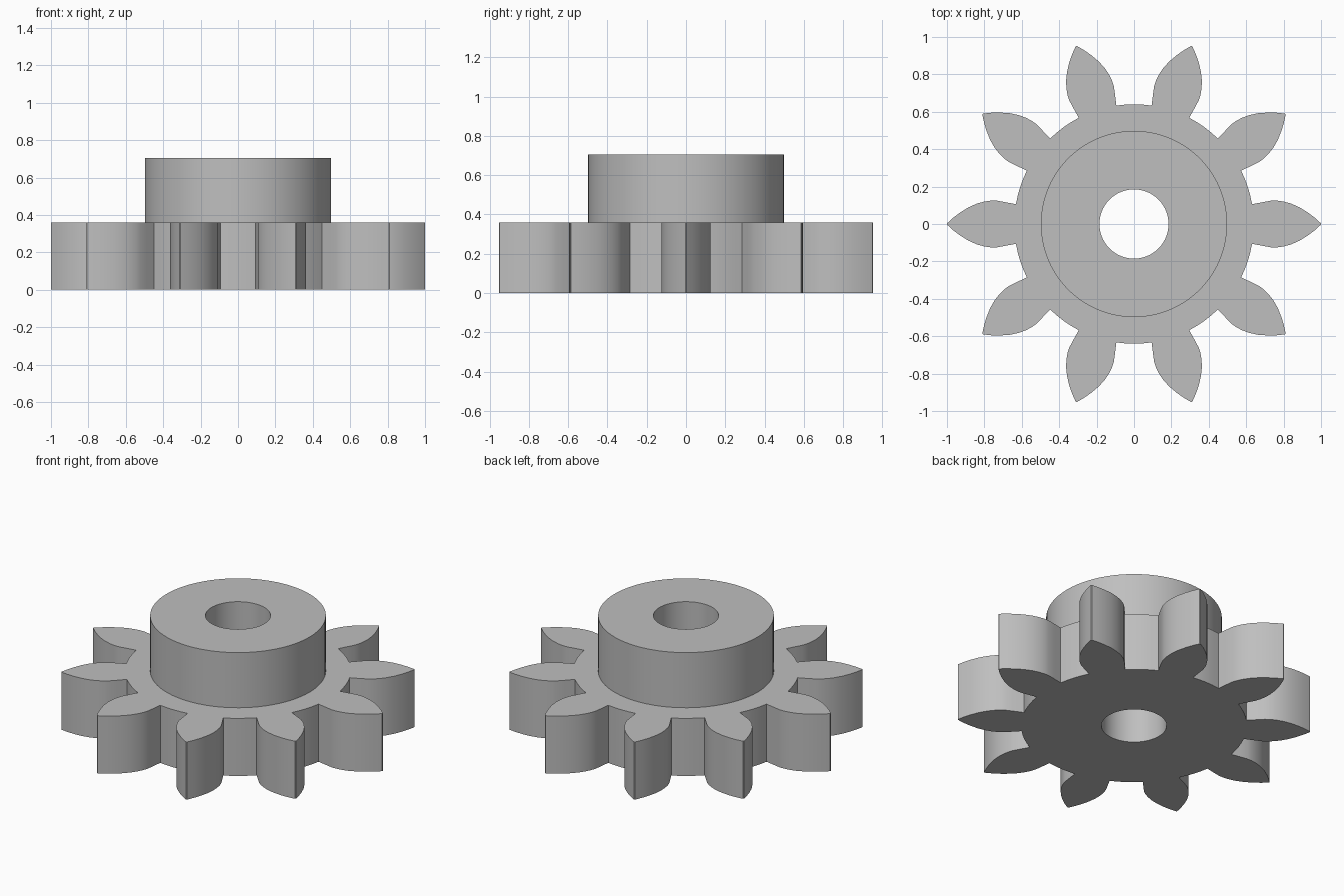
import bpy, bmesh, math

cube = bpy.data.objects.get("Cube")
if cube:
    bpy.data.objects.remove(cube, do_unlink=True)

TEETH = 10
PITCH = 2 * math.pi / TEETH
WHEEL_TOP, HUB_TOP = 0.36, 0.705
BORE_R, HUB_R, ROOT_R = 0.185, 0.498, 0.64
HALF_BASE = math.radians(9.5)      # half the angle of a tooth at its root
STEPS = 4                          # divisions across a tooth root, and across a gap

# One flank of a tooth that points along +x, from root to tip
FLANK = [(0.69, 0.117), (0.735, 0.125), (0.765, 0.125), (0.80, 0.120), (0.84, 0.109),
         (0.885, 0.089), (0.93, 0.061), (0.967, 0.033), (1.0, 0.003)]

# Angles shared by all the rings, so that they join in clean quads
angles = []
for t in range(TEETH):
    start = t * PITCH - HALF_BASE
    gap = PITCH - 2 * HALF_BASE
    angles += [start + 2 * HALF_BASE * i / STEPS for i in range(STEPS)]
    angles += [start + 2 * HALF_BASE + gap * i / STEPS for i in range(STEPS)]
N = len(angles)

bm = bmesh.new()


def ring(radius, z):
    return [bm.verts.new((radius * math.cos(a), radius * math.sin(a), z)) for a in angles]


def join(a, b):
    for i in range(N):
        j = (i + 1) % N
        bm.faces.new((a[i], a[j], b[j], b[i]))


def tooth_outline(turn, z):
    c, s = math.cos(turn), math.sin(turn)
    points = [(x, -y) for x, y in FLANK] + [(x, y) for x, y in reversed(FLANK)]
    return [bm.verts.new((x * c - y * s, x * s + y * c, z)) for x, y in points]


# Wheel disc, hub and bore
root_low, root_high = ring(ROOT_R, 0), ring(ROOT_R, WHEEL_TOP)
hub_low, hub_high = ring(HUB_R, WHEEL_TOP), ring(HUB_R, HUB_TOP)
bore_low, bore_high = ring(BORE_R, 0), ring(BORE_R, HUB_TOP)
for a, b in ((bore_low, root_low), (root_high, hub_low), (hub_low, hub_high),
             (hub_high, bore_high), (bore_high, bore_low)):
    join(a, b)

# Teeth and the gaps between them
for t in range(TEETH):
    first = t * 2 * STEPS
    base = [(first + i) % N for i in range(STEPS + 1)]
    low, high = tooth_outline(t * PITCH, 0), tooth_outline(t * PITCH, WHEEL_TOP)
    for outline, root in ((low, root_low), (high, root_high)):
        bm.faces.new([root[base[0]]] + outline + [root[i] for i in reversed(base[1:])])
    wall_low = [root_low[base[0]]] + low + [root_low[base[-1]]]
    wall_high = [root_high[base[0]]] + high + [root_high[base[-1]]]
    for i in range(STEPS):
        k = (base[-1] + i + 1) % N
        wall_low.append(root_low[k])
        wall_high.append(root_high[k])
    for i in range(len(wall_low) - 1):
        bm.faces.new((wall_low[i], wall_low[i + 1], wall_high[i + 1], wall_high[i]))

bmesh.ops.recalc_face_normals(bm, faces=bm.faces[:])
mesh = bpy.data.meshes.new("gear_with_hub")
bm.to_mesh(mesh)
bm.free()
gear = bpy.data.objects.new("gear_with_hub", mesh)
bpy.context.collection.objects.link(gear)

# Plain grey material
grey = bpy.data.materials.new("plain_grey")
grey.use_nodes = True
colour = (0.52, 0.52, 0.52, 1)
grey.diffuse_color = colour
grey.node_tree.nodes["Principled BSDF"].inputs["Base Color"].default_value = colour
mesh.materials.append(grey)

# Smooth flanks and round walls, sharp rims and tips
bpy.ops.object.select_all(action="DESELECT")
gear.select_set(True)
bpy.context.view_layer.objects.active = gear
bpy.ops.object.shade_smooth_by_angle(angle=math.radians(30))
